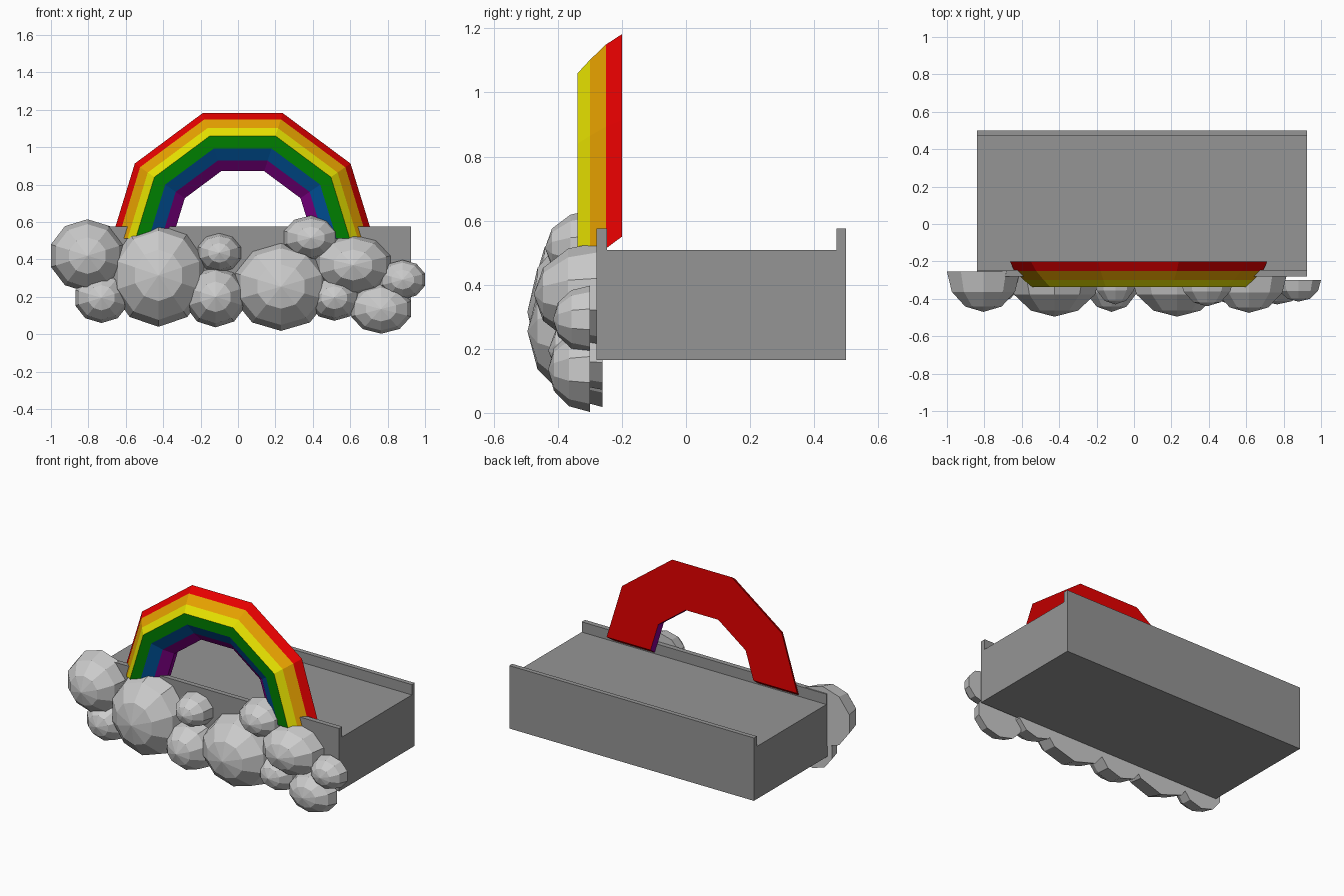
import bpy, bmesh
from math import pi
from mathutils import Matrix

if "Cube" in bpy.data.objects:
    bpy.data.objects.remove(bpy.data.objects["Cube"])


def finish(name, bm, mats=()):
    bmesh.ops.recalc_face_normals(bm, faces=bm.faces[:])
    me = bpy.data.meshes.new(name)
    bm.to_mesh(me)
    bm.free()
    for m in mats:
        me.materials.append(m)
    ob = bpy.data.objects.new(name, me)
    bpy.context.collection.objects.link(ob)
    return ob


def material(name, rgb):
    m = bpy.data.materials.new(name)
    m.diffuse_color = (*rgb, 1)
    m.use_nodes = True
    m.node_tree.nodes["Principled BSDF"].inputs["Base Color"].default_value = m.diffuse_color
    return m


# Tray: dark block with a raised lip along front and back
bm = bmesh.new()
profile = [(-0.28, 0.165), (0.5, 0.165), (0.5, 0.575), (0.47, 0.575),
           (0.47, 0.508), (-0.247, 0.508), (-0.247, 0.575), (-0.28, 0.575)]
face = bm.faces.new([bm.verts.new((-0.84, y, z)) for y, z in profile])
ext = bmesh.ops.extrude_face_region(bm, geom=[face], use_keep_orig=True)
moved = [v for v in ext["geom"] if isinstance(v, bmesh.types.BMVert)]
bmesh.ops.translate(bm, verts=moved, vec=(1.765, 0, 0))
finish("tray", bm, [material("dark_grey", (0.3, 0.3, 0.3))])

# Rainbow: faceted half-round profile swept along a five-piece arch
colours = [("red", (0.8, 0, 0)), ("orange", (0.8, 0.36, 0)), ("yellow", (0.8, 0.76, 0)),
           ("green", (0, 0.21, 0)), ("blue", (0, 0.09, 0.34)), ("purple", (0.25, 0, 0.28))]
mats = [material(n, c) for n, c in colours]
section = [(0.699, -0.20), (0.665, -0.25), (0.615, -0.30), (0.572, -0.338),
           (0.502, -0.338), (0.434, -0.30), (0.375, -0.25), (0.382, -0.20)]
strip_colour = [0, 1, 2, 3, 4, 5, 5, 0]
half_arch = [(1.0, 0.0), (0.825, 0.572), (0.307, 0.957)]
arch = half_arch + [(-x, z) for x, z in reversed(half_arch)]
bm = bmesh.new()
rows = [[bm.verts.new((0.025 + r * x, y, 0.513 + r * z)) for r, y in section]
        for x, z in arch]
n = len(section)
for p, q in zip(rows, rows[1:]):
    for j in range(n):
        k = (j + 1) % n
        bm.faces.new((p[j], p[k], q[k], q[j])).material_index = strip_colour[j]
# leg ends, chamfered up towards the back
for row, side in ((rows[0], 1), (rows[-1], -1)):
    bm.faces.new((row[0], row[1], row[6], row[7]))
    bm.faces.new(row[1:7])
    for v in (row[0], row[7]):
        v.co.z += 0.037
        v.co.x -= 0.011 * side
finish("rainbow", bm, mats)

# Cloud puffs: half spheres, pole facing forward
# (centre x, centre z, radius x, radius z, back y, front y)
puffs = [(-0.805, 0.42, 0.195, 0.195, -0.255, -0.47),
         (-0.73, 0.195, 0.14, 0.135, -0.26, -0.42),
         (-0.425, 0.315, 0.25, 0.275, -0.26, -0.495),
         (-0.12, 0.20, 0.16, 0.163, -0.26, -0.47),
         (-0.10, 0.435, 0.115, 0.105, -0.28, -0.43),
         (0.23, 0.255, 0.25, 0.237, -0.26, -0.495),
         (0.39, 0.515, 0.145, 0.12, -0.28, -0.44),
         (0.515, 0.195, 0.135, 0.123, -0.26, -0.43),
         (0.615, 0.37, 0.205, 0.165, -0.26, -0.475),
         (0.765, 0.135, 0.16, 0.132, -0.30, -0.43),
         (0.88, 0.292, 0.12, 0.105, -0.30, -0.415)]
for i, (cx, cz, rx, rz, yb, yf) in enumerate(puffs):
    bm = bmesh.new()
    bmesh.ops.create_uvsphere(bm, u_segments=10, v_segments=6, radius=1)
    bmesh.ops.delete(bm, geom=[v for v in bm.verts if v.co.z < -0.01], context='VERTS')
    bmesh.ops.contextual_create(bm, geom=[e for e in bm.edges if e.is_boundary])
    # divide by cos(18 deg) because the decagon's flats face sideways
    bm.transform(Matrix.Translation((cx, yb, cz))
                 @ Matrix.Diagonal((rx / 0.951, yb - yf, rz, 1))
                 @ Matrix.Rotation(pi / 2, 4, 'X'))
    finish(f"cloud_puff_{i + 1}", bm)
